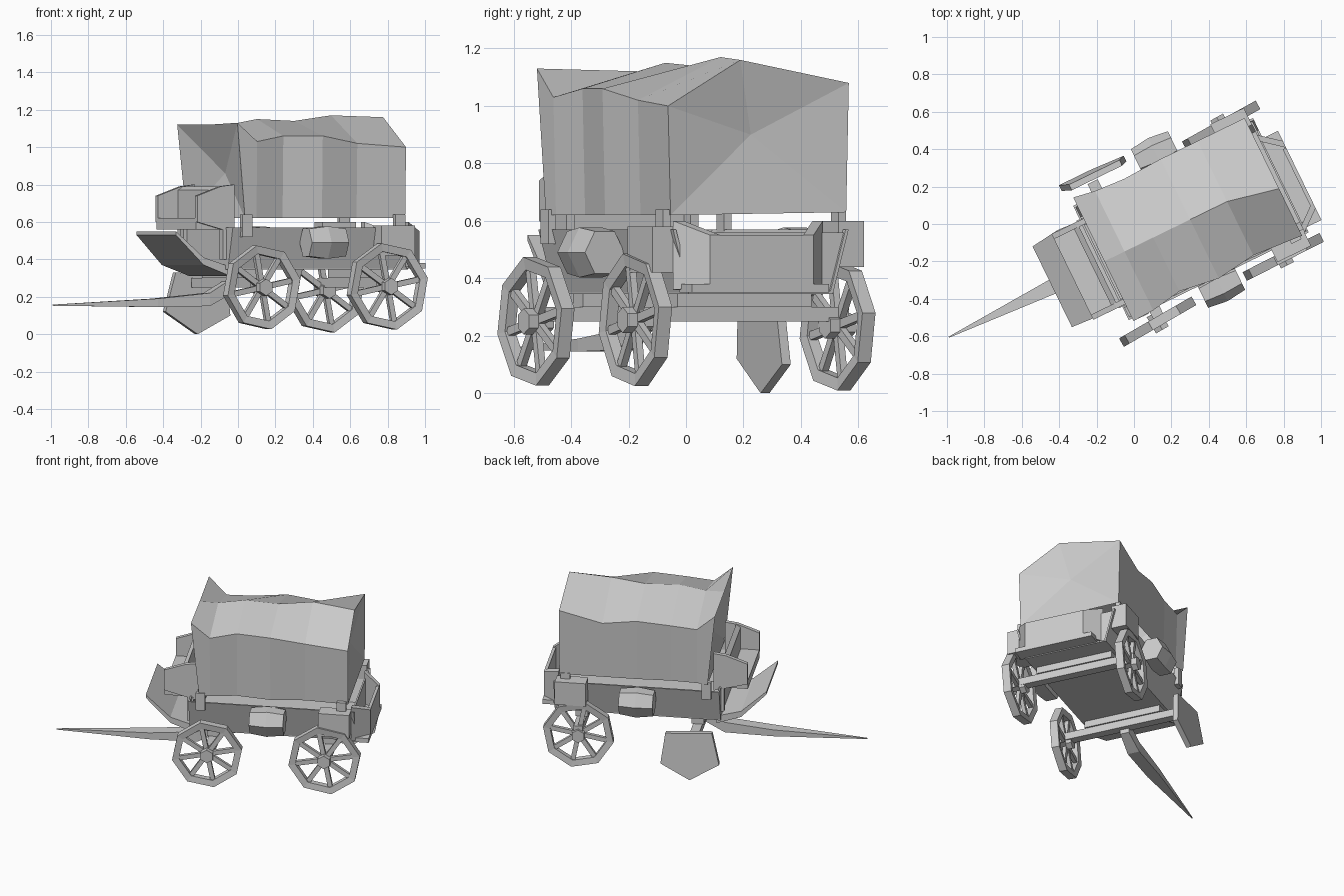
import bpy, bmesh, math
from mathutils import Matrix

if "Cube" in bpy.data.objects:
    bpy.data.objects.remove(bpy.data.objects["Cube"])

YAW = Matrix.Rotation(math.radians(26), 4, 'Z')   # wagon stands at an angle
CV = -0.11                                        # centre line of the wagon
grey = bpy.data.materials.new("plain grey")
grey.diffuse_color = (0.6, 0.6, 0.6, 1)
grey.use_nodes = True
grey.node_tree.nodes["Principled BSDF"].inputs["Base Color"].default_value = grey.diffuse_color


def finish(name, bm, m=Matrix()):
    bmesh.ops.recalc_face_normals(bm, faces=bm.faces)
    bm.transform(YAW @ m)
    me = bpy.data.meshes.new(name)
    bm.to_mesh(me)
    bm.free()
    me.materials.append(grey)
    ob = bpy.data.objects.new(name, me)
    bpy.context.collection.objects.link(ob)
    return ob


def loft(name, rings, closed=True, caps=True):
    bm = bmesh.new()
    vs = [[bm.verts.new(p) for p in r] for r in rings]
    n = len(rings[0])
    for a, b in zip(vs, vs[1:]):
        for i in range(n if closed else n - 1):
            j = (i + 1) % n
            bm.faces.new((a[i], a[j], b[j], b[i]))
    if caps:
        bm.faces.new(vs[0])
        bm.faces.new(vs[-1])
    return finish(name, bm)


def rect(u, v0, v1, z0, z1, flare=0):
    return [(u, v0, z0), (u, v1, z0), (u, v1 + flare, z1), (u, v0 - flare, z1)]


def box(name, u0, u1, v0, v1, z0, z1, flare=0):
    return loft(name, [rect(u0, v0, v1, z0, z1, flare), rect(u1, v0, v1, z0, z1, flare)])


# canvas cover: u, right half width, left half width, right eave, ridge, left eave
sections = [(-0.23, 0.355, 0.38, 1.13, 1.12, 1.12), (-0.11, 0.35, 0.36, 1.03, 1.12, 1.01),
            (0.06, 0.32, 0.35, 1.06, 1.15, 1.02), (0.28, 0.35, 0.36, 1.06, 1.14, 1.04),
            (0.5, 0.32, 0.36, 1.02, 1.17, 1.01), (0.78, 0.34, 0.36, 1.0, 1.16, 1.08)]
rings = []
for i, (u, r, l, zr, zm, zl) in enumerate(sections):
    ub = u + (0.05 if i == 0 else 0)
    zm_v = CV - (0.06 if i == 5 else 0)
    rings.append([(ub, CV - r + 0.01, 0.62), (u, CV - r, zr), (u, zm_v, zm),
                  (u, CV + l, zl), (ub, CV + l - 0.01, 0.63)])
loft("canvas_cover", rings, closed=False, caps=False)

# puckered canvas ends, drawn inward to a point
for name, ring, depth, z in (("front_curtain", rings[0], 0.1, 0.86), ("rear_curtain", rings[-1], -0.04, 0.9)):
    bm = bmesh.new()
    vs = [bm.verts.new(p) for p in ring]
    c = bm.verts.new((ring[2][0] + depth, CV, z))
    for i in range(5):
        bm.faces.new((vs[i], vs[(i + 1) % 5], c))
    finish(name, bm)

# open flared wagon bed in thin sheets
box("bed_floor", -0.25, 0.82, CV - 0.28, CV + 0.28, 0.345, 0.355)
for s in (-1, 1):
    b, t = CV + s * 0.28, CV + s * 0.34
    loft("bed_side", [[(u, b, 0.35), (u, t, 0.57), (u, t - s * 0.012, 0.57), (u, b - s * 0.012, 0.35)]
                      for u in (-0.25, 0.82)])
    for u in (-0.17, 0.74):
        box("cover_post", u - 0.03, u + 0.03, t - 0.015, t + 0.015, 0.52, 0.64)
box("bed_front", -0.25, -0.24, CV - 0.28, CV + 0.28, 0.355, 0.57, 0.05)
box("tailgate", 0.8, 0.81, CV - 0.28, CV + 0.28, 0.355, 0.56, 0.05)

# open box at the tail
box("tail_box_floor", 0.81, 0.91, CV - 0.31, CV + 0.22, 0.35, 0.38)
box("tail_box_back", 0.89, 0.91, CV - 0.22, CV + 0.12, 0.38, 0.55)
for s, v in ((-1, CV - 0.31), (1, CV + 0.23)):
    loft("tail_box_side", [rect(0.8, v - 0.02, v + 0.02, 0.36, 0.6),
                           rect(0.91, v - 0.02 - s * 0.09, v + 0.02 - s * 0.09, 0.37, 0.55)])

# boxes above the rear wheels
box("right_rear_box", 0.6, 0.8, -0.52, -0.42, 0.42, 0.58)
box("left_rear_box", 0.6, 0.8, 0.2, 0.3, 0.44, 0.6)

# six-sided barrels on the sides
for name, v in (("right_barrel", -0.5), ("left_barrel", 0.29)):
    rs = []
    for u, r in ((0.16, 0.085), (0.27, 0.1), (0.38, 0.085)):
        rs.append([(u, v + r * 0.9 * math.cos(a * math.pi / 3), 0.49 + r * math.sin(a * math.pi / 3))
                   for a in range(6)])
    loft(name, rs)

# driver's seat and sloping footboard
box("seat", -0.42, -0.25, CV - 0.24, CV + 0.24, 0.56, 0.62)
loft("seat_back", [rect(-0.3, CV - 0.24, CV + 0.24, 0.62, 0.77), rect(-0.27, CV - 0.24, CV + 0.24, 0.62, 0.79)])
for s in (-1, 1):
    v = CV + s * 0.24
    loft("seat_arm", [[(u, v + d, z) for u, z in ((-0.42, 0.74), (-0.42, 0.6), (-0.2, 0.54), (-0.2, 0.8), (-0.28, 0.79))]
                      for d in (-0.015, 0.015)])
    box("seat_leg", -0.27, -0.23, v - 0.02, v + 0.02, 0.4, 0.56)
loft("footboard", [rect(-0.54, CV - 0.24, CV + 0.24, 0.53, 0.55), rect(-0.38, CV - 0.25, CV + 0.26, 0.37, 0.41),
                   rect(-0.22, CV - 0.25, CV + 0.25, 0.31, 0.36)])

# running gear
for u in (-0.1, 0.65):
    box("axle", u - 0.03, u + 0.03, -0.51, 0.3, 0.25, 0.3)
    box("bolster", u - 0.04, u + 0.04, CV - 0.26, CV + 0.26, 0.3, 0.35)
loft("tongue", [rect(-1.155, CV - 0.003, CV + 0.003, 0.152, 0.158),
                rect(-0.55, CV - 0.04, CV + 0.04, 0.145, 0.19),
                rect(-0.24, CV - 0.04, CV + 0.04, 0.15, 0.22), rect(-0.1, CV - 0.03, CV + 0.03, 0.22, 0.3)])


# spoked eight-sided wheels
def wheel(name, u, v, z, r, turn):
    bm = bmesh.new()
    n, w = 8, 0.026
    prof = [(r, -w), (r, w), (r - 0.045, w * 0.8), (r - 0.045, -w * 0.8)]
    vs = []
    for k in range(n):
        a = 2 * math.pi * (k + 0.25) / n
        vs.append([bm.verts.new((q * math.cos(a), d, q * math.sin(a))) for q, d in prof])
    for k in range(n):
        p, q = vs[k], vs[(k + 1) % n]
        for i in range(4):
            j = (i + 1) % 4
            bm.faces.new((p[i], p[j], q[j], q[i]))
    hub = Matrix.Rotation(math.pi / 2, 4, 'X')
    bmesh.ops.create_cone(bm, cap_ends=True, segments=6, radius1=0.045, radius2=0.045, depth=0.1, matrix=hub)
    for k in range(n):
        a = 2 * math.pi * (k + 0.25) / n
        m = Matrix.Rotation(-a, 4, 'Y') @ Matrix.Translation((r * 0.5, 0, 0)) @ Matrix.Diagonal((r * 0.78, 0.025, 0.03, 1))
        bmesh.ops.create_cube(bm, size=1, matrix=m)
    finish(name, bm, Matrix.Translation((u, v, z)) @ Matrix.Rotation(math.radians(turn), 4, 'Z'))


wheel("front_right_wheel", -0.115, -0.525, 0.25, 0.228, 4)
wheel("rear_right_wheel", 0.64, -0.508, 0.255, 0.235, 1)
wheel("rear_left_wheel", 0.65, 0.27, 0.235, 0.23, 3)

# solid plate wheel at the front left, slightly toed
loft("front_left_wheel", [[(u, v + d, z) for u, v, z in
                           ((-0.27, 0.34, 0.12), (-0.08, 0.34, 0.0), (0.11, 0.33, 0.1),
                            (0.08, 0.32, 0.31), (-0.22, 0.32, 0.33))] for d in (-0.012, 0.022)])
